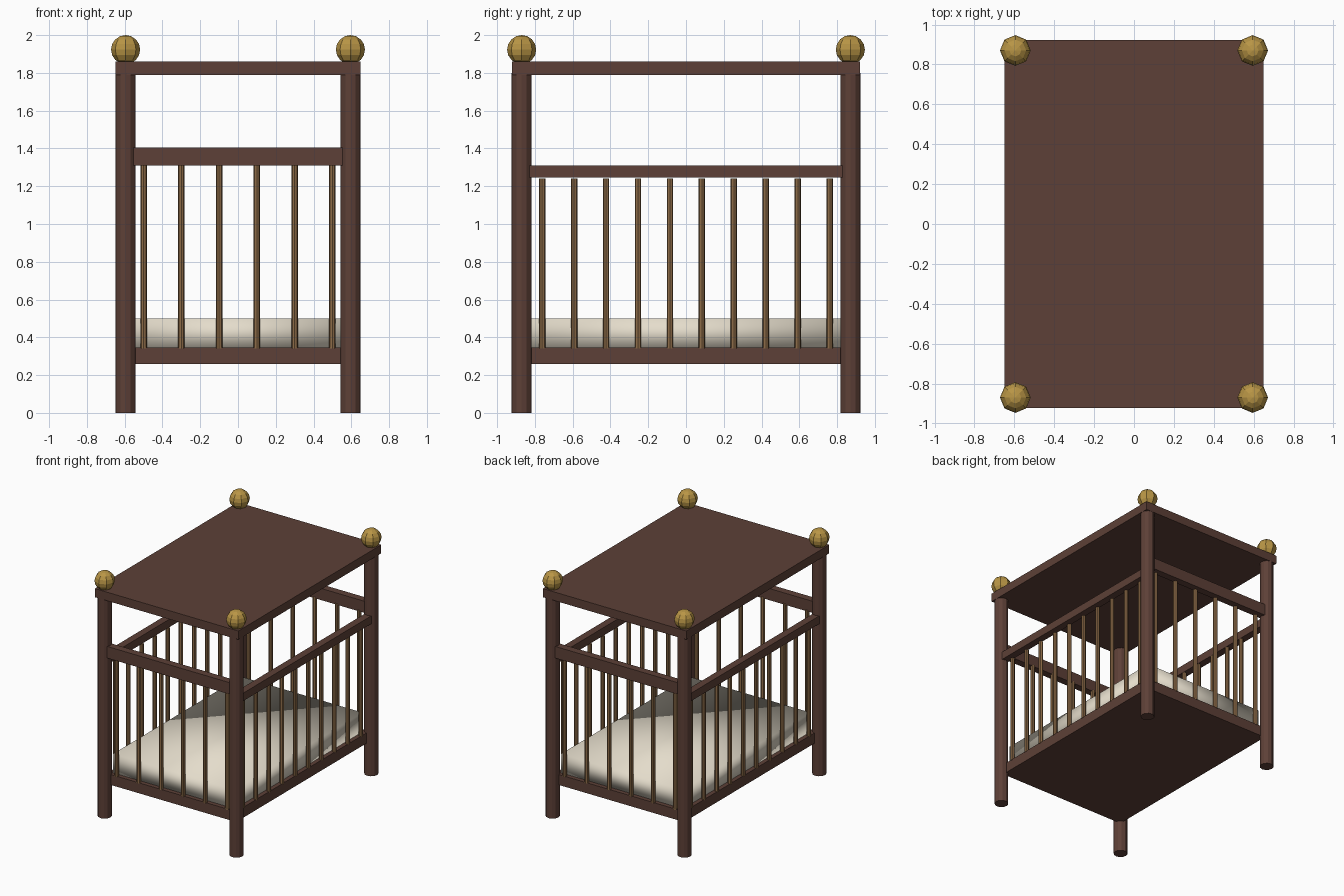
import bpy, math

if "Cube" in bpy.data.objects:
    bpy.data.objects.remove(bpy.data.objects["Cube"])


def material(name, rgb):
    m = bpy.data.materials.new(name)
    m.diffuse_color = (*rgb, 1)
    m.use_nodes = True
    m.node_tree.nodes["Principled BSDF"].inputs["Base Color"].default_value = m.diffuse_color
    return m


dark_wood = material("dark wood", (0.109, 0.051, 0.038))
light_wood = material("light wood", (0.27, 0.15, 0.065))
brass = material("brass", (0.48, 0.30, 0.06))
cream = material("cream cloth", (0.78, 0.72, 0.60))


def finish(name, mat):
    ob = bpy.context.object
    ob.name = name
    ob.data.materials.append(mat)
    return ob


def box(name, mat, x, y, z0, z1, hx, hy):
    bpy.ops.mesh.primitive_cube_add(size=1, location=(x, y, (z0 + z1) / 2))
    ob = finish(name, mat)
    for v in ob.data.vertices:
        v.co.x *= 2 * hx
        v.co.y *= 2 * hy
        v.co.z *= z1 - z0
    return ob


def rod(name, mat, x, y, z0, z1, r, sides):
    bpy.ops.mesh.primitive_cylinder_add(vertices=sides, radius=r, depth=z1 - z0,
                                        location=(x, y, (z0 + z1) / 2))
    return finish(name, mat)


PX, PY = 0.595, 0.87

# Canopy board, bed base and softly shaded mattress
box("canopy", dark_wood, 0, 0, 1.79, 1.86, 0.648, 0.922)
box("base", dark_wood, 0, 0, 0.26, 0.345, 0.585, 0.86)
mattress = box("mattress", cream, 0, 0, 0.34, 0.5, 0.55, 0.825)
mattress.data.shade_smooth()

# Corner posts with faceted knobs
for sx in (-1, 1):
    for sy in (-1, 1):
        rod("post", dark_wood, sx * PX, sy * PY, 0, 1.80, 0.053, 12)
        bpy.ops.mesh.primitive_uv_sphere_add(segments=8, ring_count=8, radius=0.077,
                                             location=(sx * PX, sy * PY, 1.923))
        finish("knob", brass)

# End rails and spindles
for s in (-1, 1):
    box("end_rail", dark_wood, 0, s * PY, 1.31, 1.405, 0.555, 0.03)
    for i in range(6):
        rod("end_spindle", light_wood, -0.5 + 0.2 * i, s * 0.85, 0.34, 1.32, 0.017, 8)

# Side rails and spindles
for s in (-1, 1):
    box("side_rail", dark_wood, s * PX, 0, 1.245, 1.31, 0.03, 0.83)
    for i in range(10):
        rod("side_spindle", light_wood, s * 0.575, -0.762 + 0.1693 * i, 0.34, 1.24, 0.017, 8)
